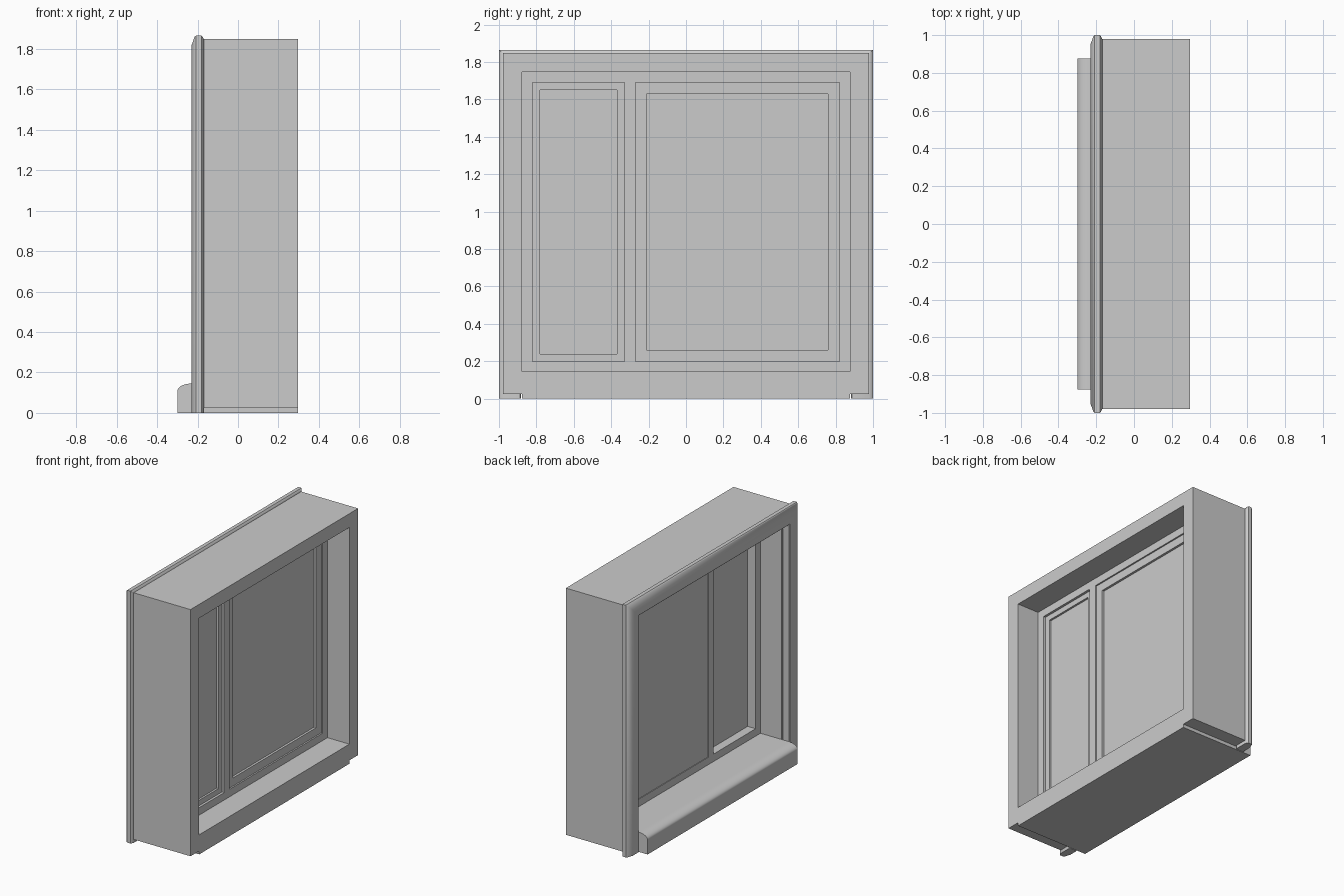
import bpy, bmesh, math

if "Cube" in bpy.data.objects:
    bpy.data.objects.remove(bpy.data.objects["Cube"])


def make(name, bm, smooth=False):
    bmesh.ops.recalc_face_normals(bm, faces=bm.faces)
    me = bpy.data.meshes.new(name)
    bm.to_mesh(me)
    bm.free()
    ob = bpy.data.objects.new(name, me)
    bpy.context.collection.objects.link(ob)
    if smooth:
        bpy.ops.object.select_all(action='DESELECT')
        ob.select_set(True)
        bpy.context.view_layer.objects.active = ob
        bpy.ops.object.shade_smooth_by_angle(angle=math.radians(30))
    return ob


def sweep(bm, loops, closed):
    """Bridge matching closed loops of points; cap the ends if open."""
    rows = [[bm.verts.new(p) for p in lp] for lp in loops]
    n = len(rows[0])
    pairs = list(zip(rows, rows[1:]))
    if closed:
        pairs.append((rows[-1], rows[0]))
    for a, b in pairs:
        for i in range(n):
            j = (i + 1) % n
            bm.faces.new((a[i], a[j], b[j], b[i]))
    if not closed:
        bm.faces.new(rows[0])
        bm.faces.new(rows[-1])


def arch(name, half, top, bottom, profile, smooth=False):
    """Mitred jambs and head; profile is (outward offset, x)."""
    bm = bmesh.new()
    sweep(bm, [[(x, s * (half + w), z if z == bottom else z + w) for w, x in profile]
               for s, z in ((-1, bottom), (-1, top), (1, top), (1, bottom))], False)
    return make(name, bm, smooth)


def ring(name, y0, y1, z0, z1, w, x0, x1):
    """Rectangular mitred frame of border width w."""
    bm = bmesh.new()
    prof = ((0, x0), (w, x0), (w, x1), (0, x1))
    corners = ((y0, z0, 1, 1), (y1, z0, -1, 1), (y1, z1, -1, -1), (y0, z1, 1, -1))
    sweep(bm, [[(x, y + sy * o, z + sz * o) for o, x in prof]
               for y, z, sy, sz in corners], True)
    return make(name, bm)


def box(name, x0, x1, y0, y1, z0, z1):
    bm = bmesh.new()
    sweep(bm, [[(x0, y, z0), (x1, y, z0), (x1, y, z1), (x0, y, z1)] for y in (y0, y1)], False)
    return make(name, bm)


# Deep wall lining: two jambs and a head
arch("outer_lining", 0.877, 1.747, 0.025,
     [(0, -0.168), (0, 0.297), (0.102, 0.297), (0.102, -0.168)])

# Face casing with chamfered, eased outer edge
arch("casing", 0.882, 1.747, 0.0,
     [(0, -0.175), (0.006, -0.168), (0.098, -0.168), (0.112, -0.175), (0.118, -0.18),
      (0.118, -0.208), (0.112, -0.215), (0.07, -0.23), (0.004, -0.23), (0, -0.226)], True)

# Full-depth sill with rounded nose
nose = [(-0.23 - 0.07 * math.sin(t), 0.108 + 0.037 * math.cos(t))
        for t in (math.pi / 2 * i / 10 for i in range(11))]
sill_profile = nose + [(-0.3, 0.0), (0.297, 0.0), (0.297, 0.145)]
bm = bmesh.new()
sweep(bm, [[(x, y, z) for x, z in sill_profile] for y in (-0.877, 0.877)], False)
make("sill", bm, True)

# Fixed window frame and mullion
ring("window_frame", -0.88, 0.88, 0.14, 1.75, 0.06, 0.005, 0.118)
box("mullion", 0.005, 0.118, -0.33, -0.27, 0.2, 1.69)

# Sashes with panes: name, y range, border, sash depth, pane depth
for name, y0, y1, w, xs, xp in (
        ("narrow", -0.82, -0.33, 0.04, (0.07, 0.1), (0.07, 0.085)),
        ("wide", -0.27, 0.82, 0.06, (0.01, 0.107), (0.01, 0.09))):
    z0, z1 = 0.2, 1.69
    ring(name + "_sash", y0, y1, z0, z1, w, *xs)
    box(name + "_pane", *xp, y0 + w, y1 - w, z0 + w, z1 - w)
